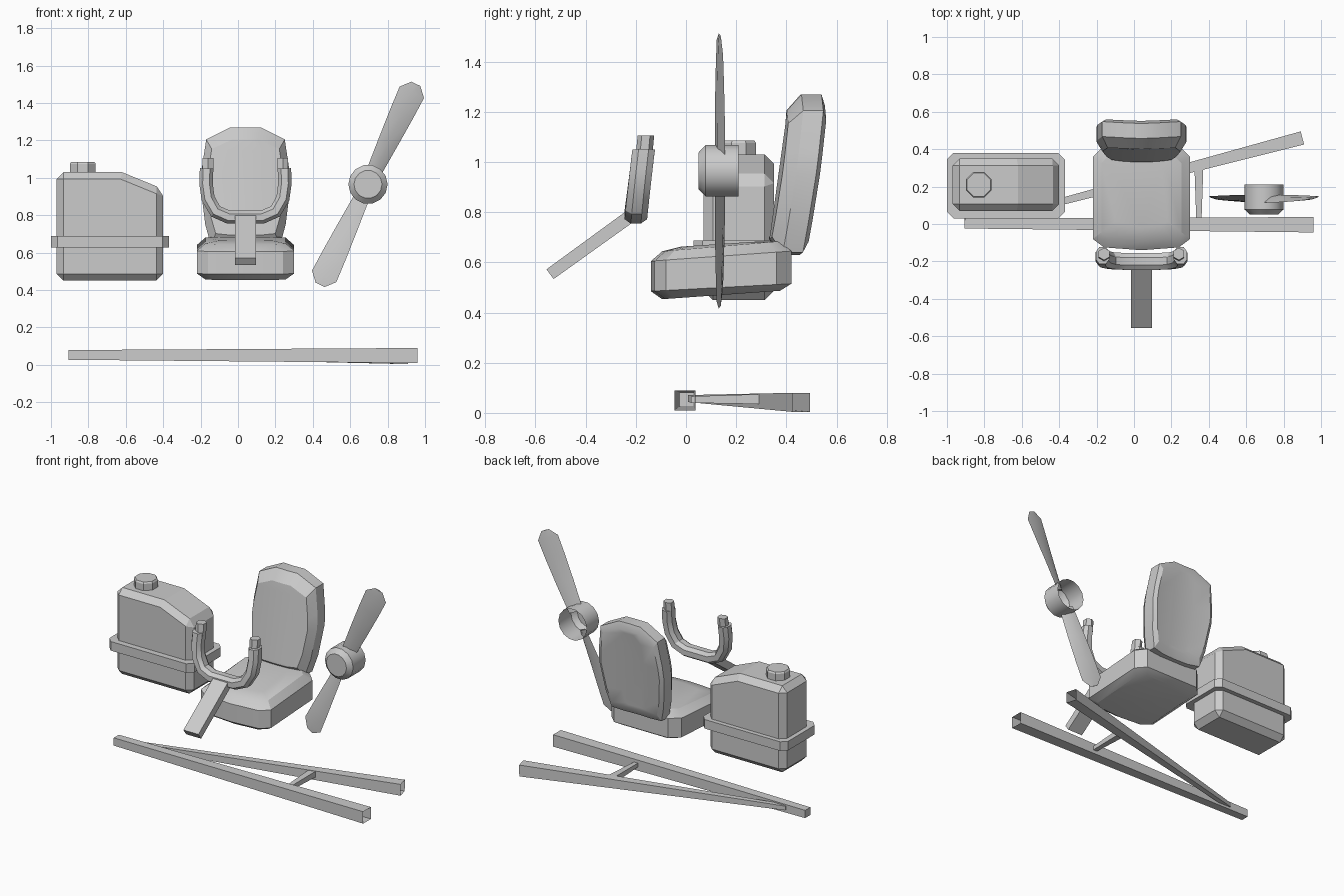
import bpy, bmesh
from math import cos, sin, pi, radians
from mathutils import Vector

if "Cube" in bpy.data.objects:
    bpy.data.objects.remove(bpy.data.objects["Cube"])

CX = 0.04  # centre line of seat and yoke


def loft(name, rings, start=True, end=True, smooth=None):
    bm = bmesh.new()
    rows = [[bm.verts.new(p) for p in r] for r in rings]
    n = len(rows[0])
    for a, b in zip(rows, rows[1:]):
        for i in range(n):
            bm.faces.new((a[i], a[(i + 1) % n], b[(i + 1) % n], b[i]))
    if start:
        bm.faces.new(rows[0][::-1])
    if end:
        bm.faces.new(rows[-1])
    bmesh.ops.recalc_face_normals(bm, faces=bm.faces)
    me = bpy.data.meshes.new(name)
    bm.to_mesh(me)
    bm.free()
    ob = bpy.data.objects.new(name, me)
    bpy.context.collection.objects.link(ob)
    if smooth:
        bpy.ops.object.select_all(action='DESELECT')
        ob.select_set(True)
        bpy.context.view_layer.objects.active = ob
        bpy.ops.object.shade_smooth_by_angle(angle=radians(smooth))
    return ob


def beam(name, p0, p1, w0, h0, w1, h1, end=True):
    # tapered rectangular bar between two points, half sizes w and h
    p0, p1 = Vector(p0), Vector(p1)
    d = (p1 - p0).normalized()
    side = d.cross(Vector((0, 0, 1))).normalized()
    up = side.cross(d)
    rings = [[p + side * w * a + up * h * b for a, b in ((-1, -1), (1, -1), (1, 1), (-1, 1))]
             for p, w, h in ((p0, w0, h0), (p1, w1, h1))]
    return loft(name, rings, end=end)


def circle(n, r, place, turn=0.0):
    return [place(r * cos(2 * pi * i / n + turn), r * sin(2 * pi * i / n + turn)) for i in range(n)]


# Fuel tank: extruded side profile with chamfered edges
profile = [(-0.97, 0.45), (-0.40, 0.45), (-0.40, 0.94), (-0.62, 1.03), (-0.97, 1.03)]
tank = loft("fuel_tank", [[(x, y, z) for x, z in profile] for y in (0.07, 0.35)])
bev = tank.modifiers.new("chamfer", 'BEVEL')
bev.width, bev.segments, bev.limit_method, bev.angle_limit = 0.037, 1, 'ANGLE', radians(30)

# Tank strap
x0, x1, y0, y1, c = -1.0, -0.37, 0.03, 0.38, 0.035
strap = [(x0 + c, y0), (x1 - c, y0), (x1, y0 + c), (x1, y1 - c),
         (x1 - c, y1), (x0 + c, y1), (x0, y1 - c), (x0, y0 + c)]
loft("tank_strap", [[(x, y, z) for x, y in strap] for z in (0.627, 0.688)])

# Filler cap
loft("tank_cap", [circle(8, r, lambda a, b: (-0.83 + a, 0.21 + b, z), pi / 8)
                  for r, z in ((0.075, 1.02), (0.075, 1.075), (0.068, 1.085))])

# Seat cushion: stacked outlines, tilted up towards the back
outline = [(-0.20, -0.265), (0, -0.28), (0.20, -0.265), (0.26, -0.22), (0.26, 0.22),
           (0.20, 0.28), (-0.20, 0.28), (-0.26, 0.22), (-0.26, -0.22)]
rings = []
for inset, z_front, z_back in ((0.045, 0.45, 0.49), (0, 0.485, 0.515), (0, 0.605, 0.645),
                               (0.045, 0.64, 0.688), (0.12, 0.655, 0.692)):
    sx, sy = 1 - inset / 0.26, 1 - inset / 0.28
    rings.append([(CX + x * sx, 0.14 + y * sy, z_front + (z_back - z_front) * (y * sy + 0.28) / 0.56)
                  for x, y in outline])
loft("seat_cushion", rings, smooth=30)

# Seat backrest: half outline mirrored, layered from front to back
half = [(0.0, 0.63), (0.10, 0.63), (0.185, 0.64), (0.215, 0.75), (0.24, 0.95),
        (0.235, 1.04), (0.21, 1.205), (0.08, 1.27), (0.0, 1.27)]
back = half + [(-x, z) for x, z in half[-2:0:-1]]


def back_layer(sx, sz, offset):
    pts = []
    for x, z in back:
        x, z = x * sx, 0.95 + (z - 0.95) * sz
        pts.append((CX + x, 0.33 + 0.137 * (z - 0.69) + offset + 0.025 * (x / 0.24) ** 2, z))
    return pts


loft("seat_backrest", [back_layer(0.4, 0.78, 0), back_layer(0.86, 0.8, 0.0),
                       back_layer(1, 1, 0.048), back_layer(1, 1, 0.128),
                       back_layer(0.9, 0.86, 0.148), back_layer(0.4, 0.8, 0.148)], smooth=30)

# Control yoke: chamfered section swept along a U
arm = [(0.208, 1.05), (0.211, 0.97), (0.20, 0.89), (0.16, 0.82), (0.09, 0.79)]
path = [Vector((-x, z)) for x, z in arm] + [Vector(p) for p in arm[::-1]]
section = [(-0.036, -0.02), (-0.018, -0.045), (0.018, -0.045), (0.036, -0.02),
           (0.036, 0.02), (0.018, 0.045), (-0.018, 0.045), (-0.036, 0.02)]
rings = []
for i, p in enumerate(path):
    before = (p - path[max(i - 1, 0)])
    after = (path[min(i + 1, len(path) - 1)] - p)
    t = (before.normalized() + after.normalized()).normalized()
    n = Vector((-t.y, t.x))
    rings.append([(CX + p.x + n.x * a, -0.20 + 0.12 * (p.y - 0.79) + b, p.y + n.y * a)
                  for a, b in section])
loft("yoke_handle", rings, smooth=30)
for side, label in ((-1, "left"), (1, "right")):
    loft(label + "_yoke_knob",
         [circle(6, 0.033, lambda a, b: (CX + side * 0.2 + a, y + b, z), pi / 6)
          for y, z in ((-0.167, 1.03), (-0.16, 1.105))])

# Yoke stem
beam("yoke_stem", (CX, -0.542, 0.553), (CX, -0.20, 0.80), 0.056, 0.024, 0.055, 0.026)

# Propeller hub, open at the back
HX, HY, HZ = 0.695, 0.135, 0.965
loft("propeller_hub", [circle(14, r, lambda a, b: (HX + a, y, HZ + b))
                       for r, y in ((0.075, 0.05), (0.105, 0.078), (0.105, 0.21))],
     end=False, smooth=30)

# Propeller blades, twisted and turned half a turn apart
for s, label in ((1, "upper"), (-1, "lower")):
    u = Vector((0.43, 0, 0.903)) * s
    chord = Vector((0.903, 0, -0.43)) * s
    depth = Vector((0, 1, 0))
    rings = []
    for r, w, thick, pitch in ((0.06, 0.045, 0.012, 26), (0.25, 0.058, 0.011, 20), (0.42, 0.068, 0.009, 14),
                               (0.545, 0.073, 0.007, 10), (0.595, 0.027, 0.004, 9)):
        a = radians(pitch)
        along = chord * cos(a) + depth * sin(a)
        normal = depth * cos(a) - chord * sin(a)
        o = Vector((HX, HY, HZ)) + u * r
        rings.append([o - along * w, o - normal * thick, o + along * w, o + normal * thick])
    loft(label + "_blade", rings, smooth=30)

# Ground frame: two hollow rails and a cross bar
beam("main_rail", (-0.905, 0.003, 0.053), (0.96, -0.004, 0.05), 0.027, 0.026, 0.041, 0.04, end=False)
beam("angled_rail", (-0.76, 0.022, 0.057), (0.90, 0.46, 0.042), 0.014, 0.014, 0.036, 0.038, end=False)
beam("cross_bar", (0.347, 0.02, 0.053), (0.347, 0.31, 0.055), 0.014, 0.013, 0.024, 0.02)
